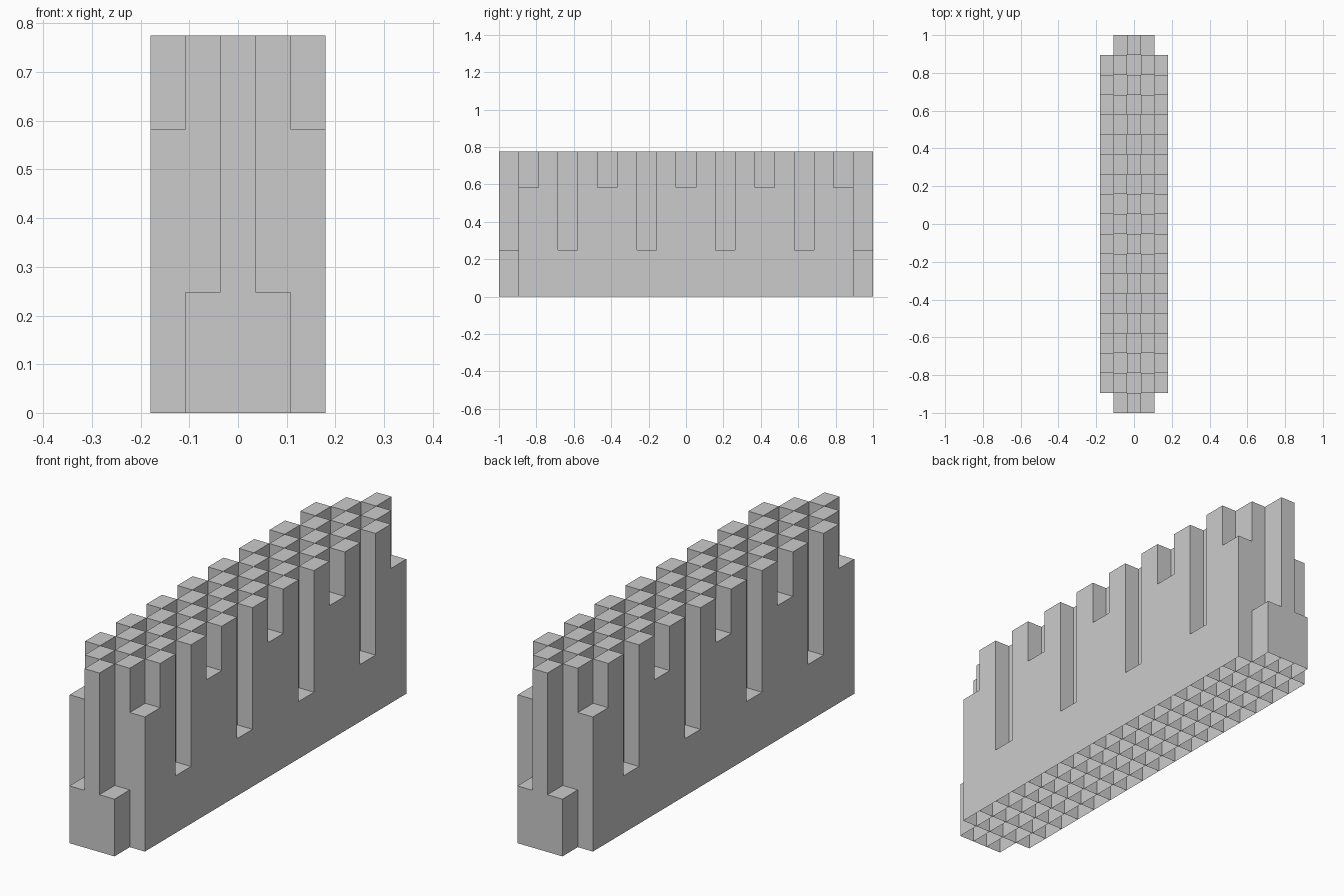
import bpy
import bmesh

if "Cube" in bpy.data.objects:
    bpy.data.objects.remove(bpy.data.objects["Cube"])

ROWS, COLS = 19, 5
DX, DY = 0.36 / COLS, 2.0 / ROWS
TALL, MID, LOW = 0.775, 0.583, 0.248


def column_height(i, j):
    """Height of a column; i and j count cells from the centre."""
    if abs(i) == 2 and abs(j) == ROWS // 2:
        return 0                      # missing corners
    if (i + j) % 2:
        return TALL                   # checkerboard of tall posts
    if i % 2 == 0 and (i + j) % 4 == 2:
        return MID                    # shallow pits
    return LOW                        # deep pits


def add_column(bm, x, y, h):
    """Box tube with a top cap and an open bottom."""
    corners = [(-1, -1), (1, -1), (1, 1), (-1, 1)]
    low = [bm.verts.new((x + a * DX / 2, y + b * DY / 2, 0)) for a, b in corners]
    top = [bm.verts.new((v.co.x, v.co.y, h)) for v in low]
    bm.faces.new(top)
    for k in range(4):
        n = (k + 1) % 4
        bm.faces.new((low[k], low[n], top[n], top[k]))


# One object per height group
for name, height in (("tall_columns", TALL), ("middle_columns", MID), ("low_columns", LOW)):
    bm = bmesh.new()
    for i in range(-2, 3):
        for j in range(-9, 10):
            if column_height(i, j) == height:
                add_column(bm, i * DX, j * DY, height)
    mesh = bpy.data.meshes.new(name)
    bm.to_mesh(mesh)
    bm.free()
    bpy.context.collection.objects.link(bpy.data.objects.new(name, mesh))
